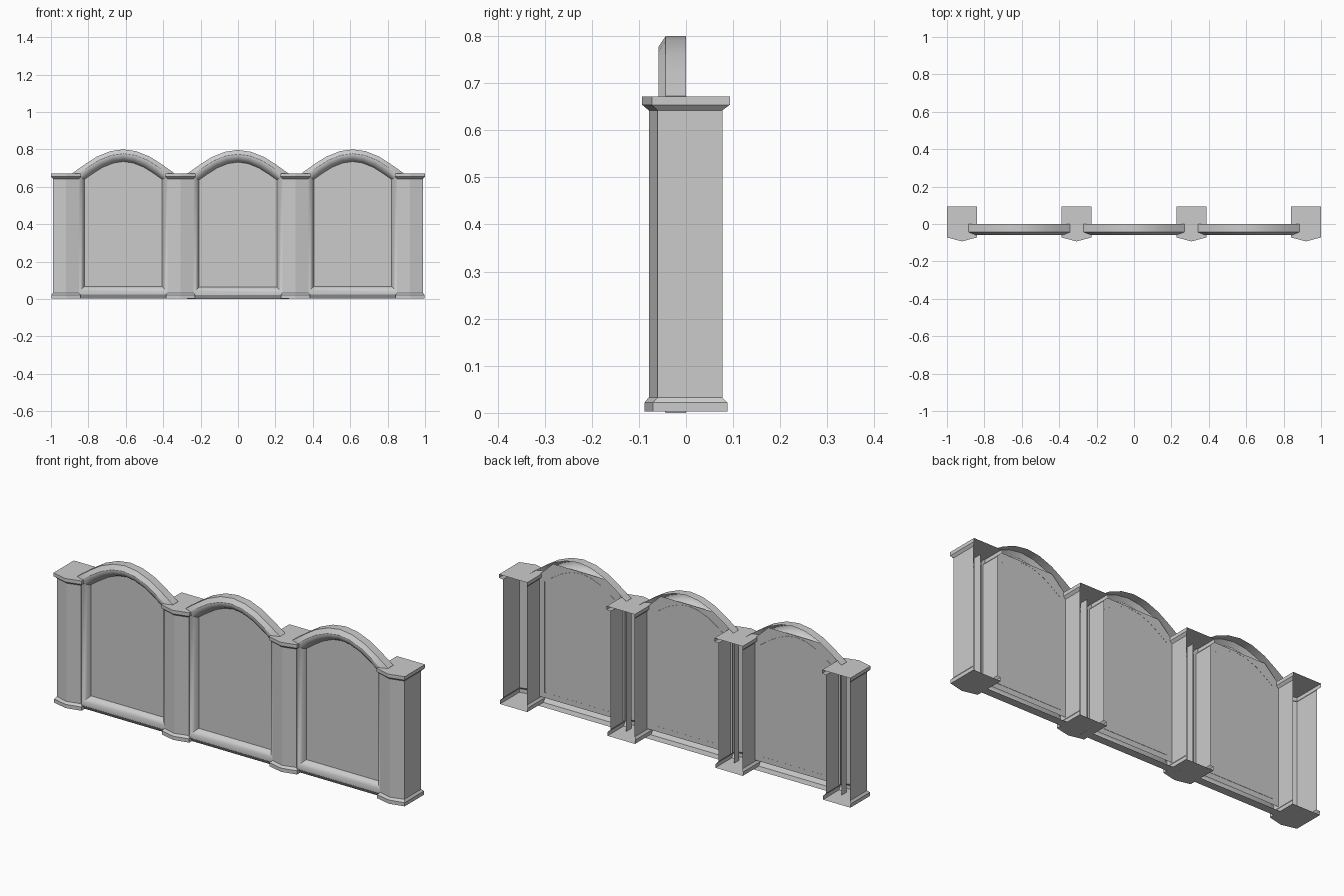
import bpy, math
from mathutils import Vector

if "Cube" in bpy.data.objects:
    bpy.data.objects.remove(bpy.data.objects["Cube"])


def make(name, verts, faces, loc=(0, 0, 0), smooth=False):
    mesh = bpy.data.meshes.new(name)
    mesh.from_pydata(verts, [], faces)
    mesh.update()
    ob = bpy.data.objects.new(name, mesh)
    ob.location = loc
    bpy.context.collection.objects.link(ob)
    if smooth:
        bpy.ops.object.select_all(action='DESELECT')
        ob.select_set(True)
        bpy.context.view_layer.objects.active = ob
        bpy.ops.object.shade_smooth_by_angle(angle=math.radians(32))
    return ob


# Pilaster: open-backed shell with a pointed front, lofted up a base/shaft/cap profile
# each level: z, half width, back y, front corner y, front tip y
LEVELS = [
    (0.003, 0.078, 0.088, -0.070, -0.088),
    (0.022, 0.078, 0.088, -0.070, -0.088),
    (0.033, 0.069, 0.077, -0.060, -0.079),
    (0.642, 0.069, 0.077, -0.060, -0.079),
    (0.654, 0.080, 0.093, -0.072, -0.093),
    (0.672, 0.080, 0.093, -0.072, -0.093),
]


def pilaster(x):
    verts, faces = [], []
    for z, w, back, corner, tip in LEVELS:
        verts += [(-w, back, z), (-w, corner, z), (0, tip, z), (w, corner, z), (w, back, z)]
    for k in range(len(LEVELS) - 1):
        for i in range(4):
            a = k * 5 + i
            faces.append((a, a + 1, a + 6, a + 5))
    top = (len(LEVELS) - 1) * 5
    faces.append((4, 3, 2, 1, 0))
    faces.append(tuple(range(top, top + 5)))
    make("pilaster", verts, faces, (x, 0, 0))


# Arched outline of a bay (right half, bottom to crown), mirrored to a closed loop
HALF = [(0.272, 0.003), (0.272, 0.673), (0.20, 0.724), (0.14, 0.762), (0.07, 0.790)]
OUTLINE = HALF + [(0, 0.80)] + [(-x, z) for x, z in reversed(HALF)]

# Moulding section: inward offset, y
SECTION = [(0, 0), (0, -0.043), (0.022, -0.058), (0.030, -0.058),
           (0.043, -0.053), (0.055, -0.042), (0.062, -0.030), (0.065, -0.022)]


def inset(points, d):
    out = []
    n = len(points)
    for i in range(n):
        p0, p, p1 = (Vector(points[j % n]) for j in (i - 1, i, i + 1))
        e0, e1 = (p - p0).normalized(), (p1 - p).normalized()
        n0, n1 = Vector((-e0.y, e0.x)), Vector((-e1.y, e1.x))
        out.append(p + (n0 + n1) * d / (1 + n0.dot(n1)))
    return out


def bay(x, dz):
    # Moulded arched frame, open at the back
    n = len(OUTLINE)
    verts, faces = [], []
    for d, y in SECTION:
        verts += [(p.x, y, p.y) for p in inset(OUTLINE, d)]
    for k in range(len(SECTION) - 1):
        for i in range(n):
            j = (i + 1) % n
            faces.append((k * n + i, k * n + n + i, k * n + n + j, k * n + j)[::-1])
    make("arched_frame", verts, faces, (x, 0, dz), True)
    # Flat infill panel behind the frame
    panel = [(-0.25, 0.04), (0.25, 0.04), (0.25, 0.655), (0.16, 0.742),
             (-0.16, 0.742), (-0.25, 0.655)]
    make("infill_panel", [(a, -0.023, b) for a, b in panel], [tuple(range(6))], (x, 0, dz))


for px in (-0.92, -0.307, 0.307, 0.92):
    pilaster(px)
for bx, dz in ((-0.613, 0), (0, -0.003), (0.613, 0)):
    bay(bx, dz)
